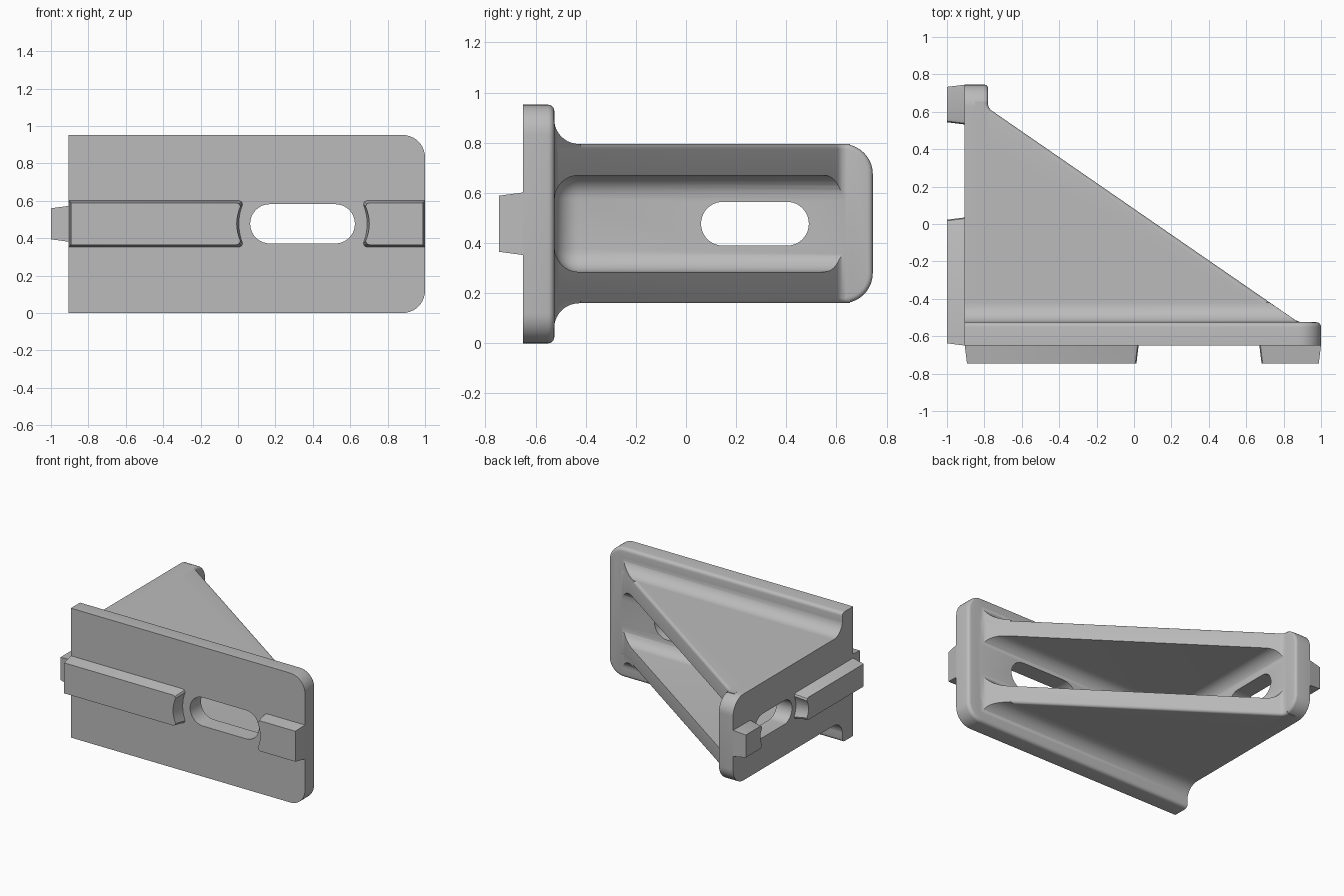
import bpy, bmesh, math
from mathutils import Vector

if "Cube" in bpy.data.objects:
    bpy.data.objects.remove(bpy.data.objects["Cube"])

CZ = 0.477          # mid height of the bracket
grey = bpy.data.materials.new("plain_grey")
grey.diffuse_color = (0.5, 0.5, 0.5, 1)
grey.use_nodes = True
grey.node_tree.nodes["Principled BSDF"].inputs["Base Color"].default_value = grey.diffuse_color

AXES = {'x': lambda a, b, t: (t, a, b),
        'y': lambda a, b, t: (a, t, b),
        'z': lambda a, b, t: (a, b, t)}


def rounded(points, seg=10):
    """2D outline; points given as (a, b, radius) get an arc."""
    out, n = [], len(points)
    for i, p in enumerate(points):
        c = Vector(p[:2])
        if len(p) < 3:
            out.append(tuple(c))
            continue
        d1 = (Vector(points[i - 1][:2]) - c).normalized()
        d2 = (Vector(points[(i + 1) % n][:2]) - c).normalized()
        half = d1.angle(d2) / 2
        mid = c + (d1 + d2).normalized() * p[2] / math.sin(half)
        s = c + d1 * p[2] / math.tan(half) - mid
        e = c + d2 * p[2] / math.tan(half) - mid
        ang = s.angle(e)
        for k in range(seg + 1):
            f = k / seg
            out.append(tuple(mid + (s * math.sin((1 - f) * ang) + e * math.sin(f * ang)) / math.sin(ang)))
    return out


def loft(name, ring1, ring2, axis, t1, t2):
    """Closed solid between two outlines with equal point counts."""
    bm = bmesh.new()
    a = [bm.verts.new(AXES[axis](*p, t1)) for p in ring1]
    b = [bm.verts.new(AXES[axis](*p, t2)) for p in ring2]
    bm.faces.new(a)
    bm.faces.new(b)
    for i in range(len(a)):
        j = (i + 1) % len(a)
        bm.faces.new((a[i], a[j], b[j], b[i]))
    bmesh.ops.recalc_face_normals(bm, faces=bm.faces)
    me = bpy.data.meshes.new(name)
    bm.to_mesh(me)
    bm.free()
    me.materials.append(grey)
    ob = bpy.data.objects.new(name, me)
    bpy.context.collection.objects.link(ob)
    return ob


def prism(name, points, axis, t1, t2):
    ring = rounded(points)
    return loft(name, ring, ring, axis, t1, t2)


def round_edges(ob, radius, test, seg=4):
    bm = bmesh.new()
    bm.from_mesh(ob.data)
    edges = [e for e in bm.edges if test(e.verts[0].co, e.verts[1].co)]
    bmesh.ops.bevel(bm, geom=edges, offset=radius, segments=seg, profile=0.5,
                    affect='EDGES', clamp_overlap=False)
    bm.to_mesh(ob.data)
    bm.free()


def combine(ob, other, op):
    m = ob.modifiers.new("combine", 'BOOLEAN')
    m.operation, m.object, m.solver = op, other, 'EXACT'
    bpy.context.view_layer.objects.active = ob
    bpy.ops.object.modifier_apply(modifier=m.name)
    bpy.data.objects.remove(other, do_unlink=True)


def near(a, b):
    return abs(a - b) < 1e-4


# front plate: two rounded corners, softened rear rim
bracket = prism("bracket_body", [(-.905, 0), (1, 0, .12), (1, .952, .12), (-.905, .952)],
                'y', -.65, -.525)
round_edges(bracket, .025, lambda p, q: near(p.y, -.525) and near(q.y, -.525)
            and not (near(p.x, -.905) and near(q.x, -.905)))

# left plate: rounded far corners, softened inner rim
left = prism("left_plate", [(-.6, .16), (.745, .16, .12), (.745, .795, .12), (-.6, .795)],
             'x', -.905, -.78)
round_edges(left, .02, lambda p, q: near(p.x, -.78) and near(q.x, -.78)
            and min(p.y, q.y) > .6)

# triangular gusset block with softened sloping rim
gusset = prism("gusset", [(-.85, -.6), (.96, -.6), (.96, -.526), (.88, -.526, .1),
                          (-.781, .62, .05), (-.781, .655), (-.85, .655)], 'z', .16, .795)
round_edges(gusset, .02, lambda p, q: near(p.z, q.z) and min(p.y, q.y) > -.527
            and min(p.x, q.x) > -.7815 and max(p.x, q.x) < .92)

# outer fillets between gusset and front plate, trimmed by the slope
fillets = prism("fillets", [(-.56, .04), (-.526, .04), (-.526, .16, .1), (-.42, .16),
                            (-.42, .795), (-.526, .795, .1), (-.526, .915), (-.56, .915)],
                'x', -.905, .95)
trim = prism("trim", [(-1.2, -.9), (1.1, -.9), (1.1, -.53), (.885, -.53, .1),
                      (-1.2, .909)], 'z', -.2, 1.2)
combine(fillets, trim, 'INTERSECT')

for part in (left, gusset, fillets):
    combine(bracket, part, 'UNION')

# hollow between the two ribs, with filleted inside corners
pocket = prism("pocket", [(-.779, -.524), (1.6, -.524), (1.6, 1.3), (-.779, 1.3)],
               'z', .285, .67)
round_edges(pocket, .095, lambda p, q: True, 8)
combine(bracket, pocket, 'DIFFERENCE')


# screw slots
def slot(lo, hi, r, axis, t1, t2):
    k = r * .999
    pts = [(lo, CZ - r, k), (hi, CZ - r, k), (hi, CZ + r, k), (lo, CZ + r, k)]
    combine(bracket, prism("slot", pts, axis, t1, t2), 'DIFFERENCE')


slot(.065, .625, .105, 'y', -.9, -.35)
slot(.06, .49, .0875, 'x', -1.2, -.6)


# tapered locating tabs, hollowed at the end beside the slot
def tab_outline(lo, hi, half, hollow_high):
    def end(u, sign, hollow):
        if not hollow:
            return [(u, CZ - sign * half), (u, CZ + sign * half)]
        pts = [(u - sign * .02, -half), (u - sign * .006, -half + .006)]
        for k in range(9):
            t = -1 + k / 4
            pts.append((u - sign * .02 * (1 - t * t), t * (half - .02)))
        pts += [(u - sign * .006, half - .006), (u - sign * .02, half)]
        return [(a, CZ + sign * b) for a, b in pts]
    return end(hi, 1, hollow_high) + end(lo, -1, not hollow_high)


def tab(name, lo, hi, half, hollow_high, axis, base, tip):
    ob = loft(name, tab_outline(lo, hi, half, hollow_high),
              tab_outline(lo + .012, hi - .012, half - .013, hollow_high), axis, base, tip)
    return ob


parts = [bracket,
         tab("front_long_tab", -.905, .025, .125, True, 'y', -.648, -.745),
         tab("front_short_tab", .67, 1, .125, False, 'y', -.648, -.745),
         tab("left_long_tab", -.65, .035, .096, True, 'x', -.903, -1),
         tab("left_short_tab", .532, .745, .096, False, 'x', -.903, -1)]

# smooth shading with crisp edges
for ob in parts:
    bpy.ops.object.select_all(action='DESELECT')
    ob.select_set(True)
    bpy.context.view_layer.objects.active = ob
    bpy.ops.object.shade_smooth_by_angle(angle=math.radians(30))
